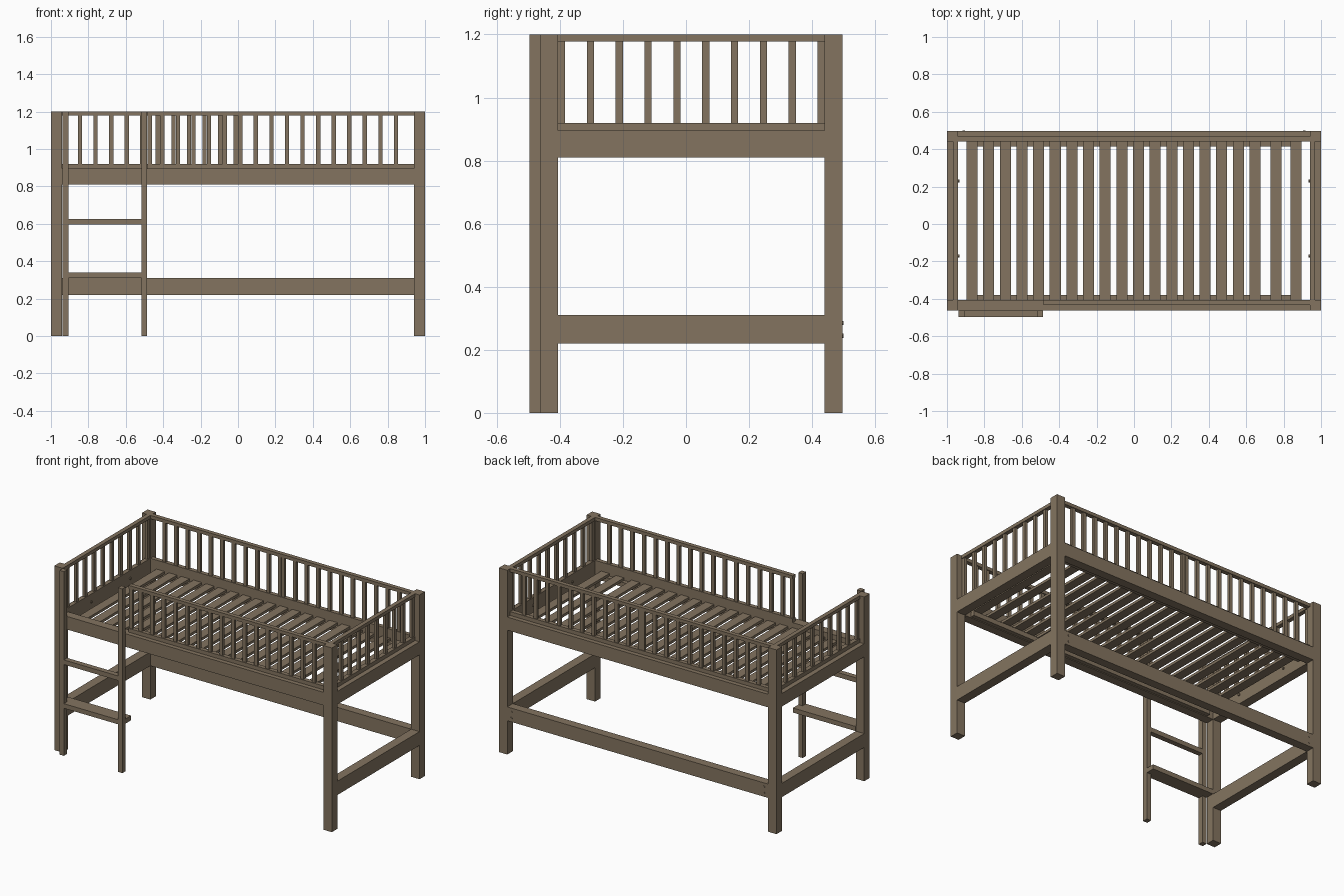
import bpy
import bmesh
from mathutils import Matrix, Vector

if "Cube" in bpy.data.objects:
    bpy.data.objects.remove(bpy.data.objects["Cube"])

wood = bpy.data.materials.new("stained wood")
wood.use_nodes = True
wood.diffuse_color = (0.23, 0.175, 0.117, 1)
wood.node_tree.nodes["Principled BSDF"].inputs["Base Color"].default_value = wood.diffuse_color


def finish(name, bm):
    mesh = bpy.data.meshes.new(name)
    bm.to_mesh(mesh)
    bm.free()
    mesh.materials.append(wood)
    obj = bpy.data.objects.new(name, mesh)
    bpy.context.collection.objects.link(obj)


def add_box(bm, x, y, z):
    """Add a box spanning the given (low, high) ranges."""
    lo, hi = Vector((x[0], y[0], z[0])), Vector((x[1], y[1], z[1]))
    bmesh.ops.create_cube(bm, size=1, matrix=Matrix.Translation((lo + hi) / 2)
                          @ Matrix.Diagonal((*(hi - lo), 1)))


def boxes(name, spans):
    bm = bmesh.new()
    for span in spans:
        add_box(bm, *span)
    finish(name, bm)


def around(centre, width):
    return (centre - width / 2, centre + width / 2)


# Frame dimensions
END, POST = 1.0, 0.94
BACK, BACK_IN = 0.497, 0.44
FRONT, FRONT_IN = -0.463, -0.406
HEIGHT = 1.2
LOWER, UPPER = (0.22, 0.31), (0.81, 0.895)
SILL, CAP, GAP = (0.895, 0.92), (1.178, HEIGHT), (0.92, 1.178)
GUARD = 0.028
BAR_W, BAR_D = 0.023, 0.018
front_y, back_y = (FRONT, FRONT_IN), (BACK_IN, BACK)
side_y = (FRONT_IN, BACK_IN)
long_x = (-POST, POST)

# Corner posts
for end, x in (("right", (-END, -POST)), ("left", (POST, END))):
    for side, y in (("front", front_y), ("back", back_y)):
        boxes(f"{side}_{end}_post", [(x, y, (0, HEIGHT))])

    # End boards and end guard
    boxes(f"{end}_end_upper_board", [(x, side_y, UPPER)])
    boxes(f"{end}_end_lower_board", [(x, side_y, LOWER)])
    sign = 1 if x[0] > 0 else -1
    inner = POST + GUARD / 2
    rail_x = around(sign * inner, GUARD)
    boxes(f"{end}_end_guard_rails", [(rail_x, side_y, z) for z in (SILL, CAP)])
    pitch = (BACK_IN - FRONT_IN - BAR_W) / 9
    boxes(f"{end}_end_guard_bars",
          [(around(sign * inner, BAR_D),
            around(FRONT_IN + BAR_W / 2 + i * pitch, BAR_W), GAP) for i in range(10)])

# Long boards
boxes("front_upper_board", [(long_x, front_y, UPPER)])
boxes("back_upper_board", [(long_x, back_y, UPPER)])
boxes("back_lower_board", [(long_x, back_y, LOWER)])

# Long guards
PITCH = 0.0833
right_half = [0.845 - i * PITCH for i in range(11)]
back_bars = right_half + [-x for x in right_half]
front_bars = [0.845 - i * PITCH for i in range(16)] + [-0.472]
back_mid, front_mid = BACK_IN + GUARD / 2, FRONT_IN - GUARD / 2
for name, x, mid, bars in (("back", long_x, back_mid, back_bars),
                           ("front", (-0.485, POST), front_mid, front_bars)):
    boxes(f"{name}_guard_rails", [(x, around(mid, GUARD), z) for z in (SILL, CAP)])
    boxes(f"{name}_guard_bars",
          [(around(b, BAR_W), around(mid, BAR_D), GAP) for b in bars])

# Slats resting on ledges
slats = [-0.866 + i * 0.089 for i in range(18)] + [0.76, 0.866]
boxes("bed_slats", [(around(x, 0.059), side_y, (0.845, 0.862)) for x in slats])
boxes("slat_ledges", [((-0.895, 0.895), y, (0.815, 0.845))
                      for y in ((FRONT_IN, FRONT_IN + 0.027), (BACK_IN - 0.025, BACK_IN))])

# Ladder
ladder_y = (-0.497, FRONT)
boxes("ladder_rails", [(x, ladder_y, (0, HEIGHT))
                       for x in ((-0.938, -0.907), (-0.517, -0.486))])
step_x = (-0.907, -0.517)
boxes("ladder_upper_step", [(step_x, ladder_y, (0.595, 0.625))])
boxes("ladder_lower_step", [(step_x, ladder_y, (0.31, 0.34)),
                            ((-0.938, -0.486), front_y, (0.31, 0.34))])

# Bolt heads on the end boards and the lower back board
bm = bmesh.new()
for sign in (-1, 1):
    turn = Matrix.Rotation(1.5708, 4, "Y")
    for y in (-0.17, 0.23):
        bmesh.ops.create_cone(bm, cap_ends=True, segments=8, radius1=0.008, radius2=0.008,
                              depth=0.01, matrix=Matrix.Translation((sign * 0.938, y, 0.87)) @ turn)
    turn = Matrix.Rotation(1.5708, 4, "X")
    for z in (0.245, 0.285):
        bmesh.ops.create_cone(bm, cap_ends=True, segments=8, radius1=0.007, radius2=0.007,
                              depth=0.006, matrix=Matrix.Translation((sign * 0.91, BACK, z)) @ turn)
finish("bolt_heads", bm)
